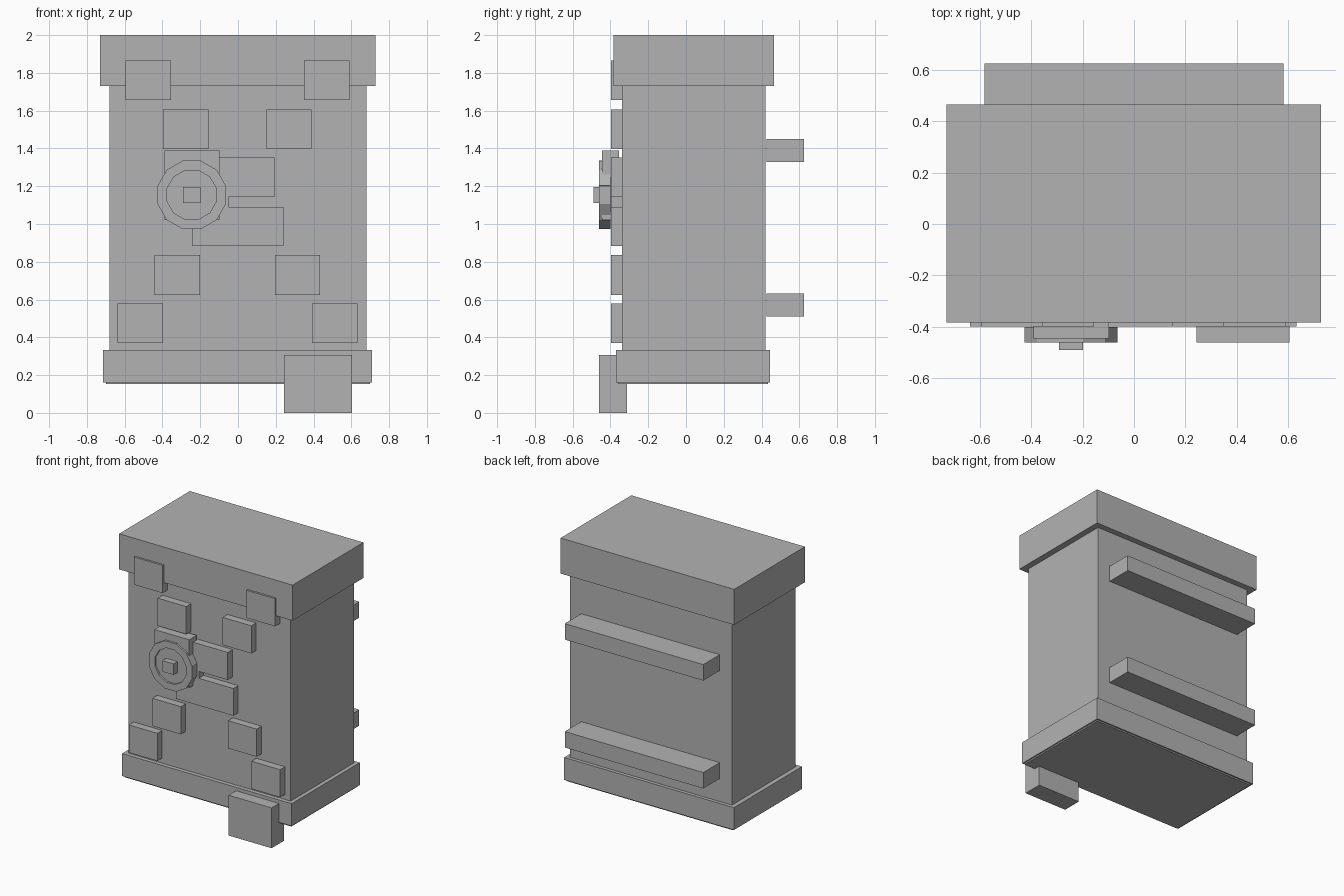
import bpy
import math
from mathutils import Matrix

cube = bpy.data.objects.get("Cube")
if cube:
    bpy.data.objects.remove(cube, do_unlink=True)

grey = bpy.data.materials.new("plain grey")
grey.use_nodes = True
colour = (0.45, 0.45, 0.45, 1)
grey.diffuse_color = colour
grey.node_tree.nodes["Principled BSDF"].inputs["Base Color"].default_value = colour


def box(name, x, y, z, turn=None):
    """Box from (min, max) ranges, with an optional extra transform."""
    bpy.ops.mesh.primitive_cube_add(size=1)
    ob = bpy.context.object
    ob.name = name
    ranges = (x, y, z)
    centre = Matrix.Translation([(a + b) / 2 for a, b in ranges])
    scale = Matrix.Diagonal([b - a for a, b in ranges] + [1])
    ob.data.transform((turn or Matrix()) @ centre @ scale)
    ob.data.materials.append(grey)
    return ob


# Main case
box("body", (-0.68, 0.68), (-0.34, 0.42), (0.16, 1.74))
box("lid", (-0.73, 0.727), (-0.383, 0.465), (1.73, 2))
box("base", (-0.714, 0.71), (-0.371, 0.446), (0.162, 0.332))
box("base_plate", (-0.7, 0.7), (-0.36, 0.435), (0.152, 0.162))
box("front_block", (0.243, 0.604), (-0.46, -0.312), (0, 0.306))

# Rear rails
for name, z in (("lower_rail", 0.51), ("upper_rail", 1.329)):
    box(name, (-0.582, 0.581), (0.427, 0.624), (z, z + 0.121))

# Paired tiles on the front: distance from the centre line, bottom height
PLATE = (-0.398, -0.338)
for i, (x, z) in enumerate(((0.472, 1.656), (0.273, 1.397), (0.318, 0.625), (0.515, 0.37))):
    for side, s in (("left", 1), ("right", -1)):
        c = s * x - 0.003
        box(f"tile_{side}_{i + 1}", (c - 0.12, c + 0.12), PLATE, (z, z + 0.21))

# Middle tiles and the mount behind the wheel
box("middle_tile_left", (-0.05, 0.192), PLATE, (1.143, 1.352))
box("middle_tile_right", (-0.29, -0.05), PLATE, (1.09, 1.352))
box("middle_tile_long", (-0.243, 0.24), PLATE, (0.884, 1.091))
box("wheel_mount", (-0.39, -0.098), (-0.445, -0.355), (1.022, 1.388))

# Wheel of short blocks around a hub
hub = Matrix.Translation((-0.245, 0, 1.154))
COUNT = 12
for i in range(COUNT):
    turn = hub @ Matrix.Rotation(math.tau * i / COUNT, 4, "Y")
    box(f"wheel_segment_{i + 1}", (-0.048, 0.048), (-0.46, -0.4), (0.13, 0.181), turn)
box("wheel_hub", (-0.047, 0.047), (-0.49, -0.4), (-0.042, 0.042), hub)
